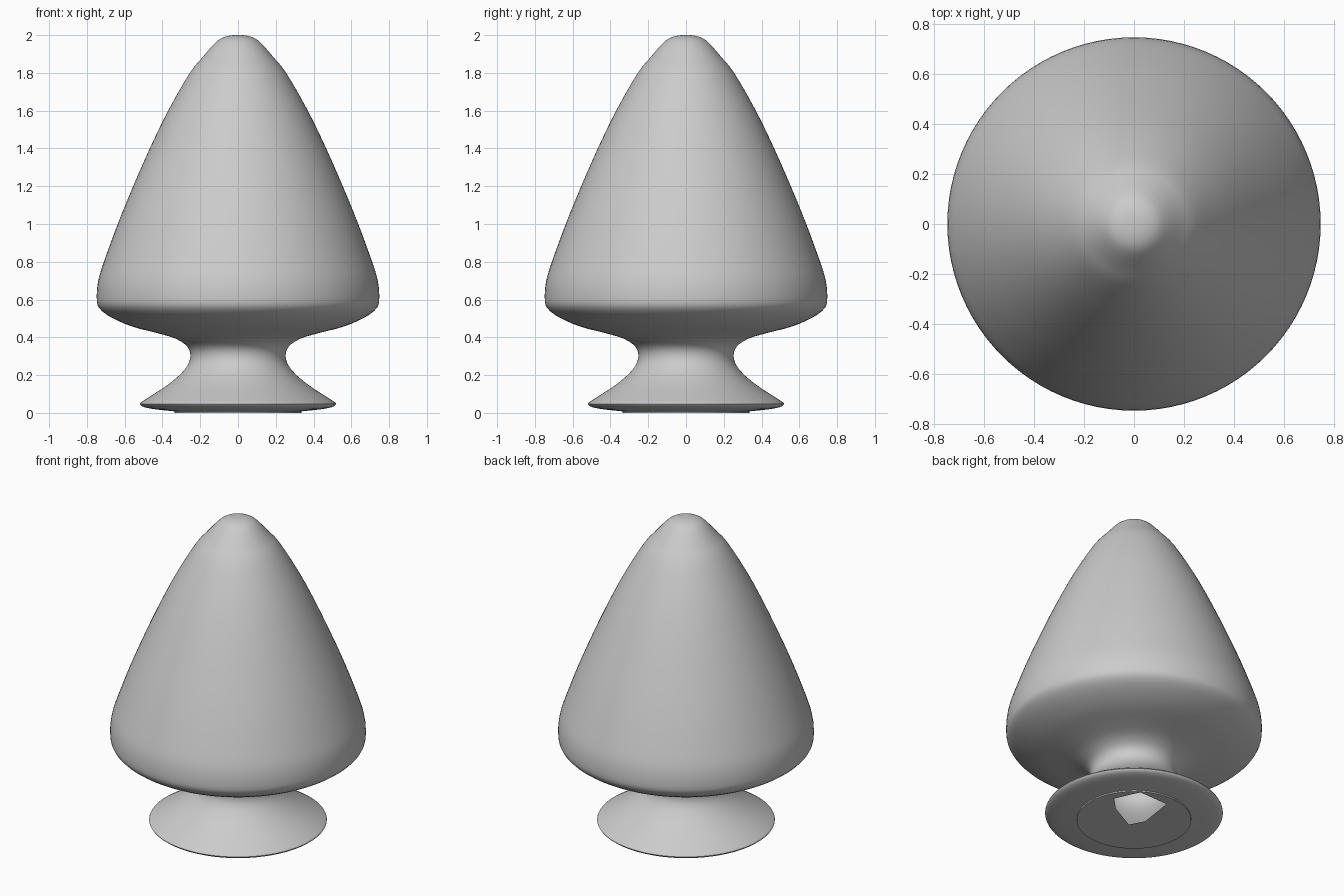
import bpy, bmesh, math
from mathutils import Vector

if "Cube" in bpy.data.objects:
    bpy.data.objects.remove(bpy.data.objects["Cube"])

SIDES = 96
RIM = 0.335

# Profile of the turned body: (radius, height), foot to tip
profile = [(RIM, 0.008), (0.43, 0.018), (0.495, 0.03), (0.52, 0.048), (0.50, 0.065),
           (0.445, 0.10), (0.37, 0.15), (0.31, 0.20), (0.268, 0.25), (0.252, 0.30),
           (0.268, 0.35), (0.33, 0.393), (0.43, 0.423), (0.56, 0.457), (0.67, 0.505),
           (0.735, 0.555), (0.748, 0.61), (0.74, 0.70), (0.71, 0.80), (0.637, 1.0),
           (0.555, 1.2), (0.467, 1.4), (0.37, 1.6), (0.255, 1.8), (0.19, 1.88),
           (0.125, 1.955), (0.085, 1.985), (0.04, 1.998), (0.0, 2.0)]


def smooth_path(pts, steps=3):
    """Catmull-Rom curve through the points"""
    p = [Vector(q) for q in pts]
    p = [2 * p[0] - p[1]] + p + [2 * p[-1] - p[-2]]
    out = []
    for a, b, c, d in zip(p, p[1:], p[2:], p[3:]):
        for i in range(steps):
            t = i / steps
            out.append(0.5 * (2 * b + (c - a) * t + (2 * a - 5 * b + 4 * c - d) * t * t
                              + (3 * b - a - 3 * c + d) * t ** 3))
    return out + [p[-2]]


def finish(bm, name):
    mesh = bpy.data.meshes.new(name)
    bm.to_mesh(mesh)
    bm.free()
    obj = bpy.data.objects.new(name, mesh)
    bpy.context.collection.objects.link(obj)
    bpy.ops.object.select_all(action='DESELECT')
    obj.select_set(True)
    bpy.context.view_layer.objects.active = obj
    bpy.ops.object.shade_smooth_by_angle(angle=math.radians(40))
    return obj


# Turned body: foot, waist and tapering cone in one surface
bm = bmesh.new()
rings = []
for r, z in smooth_path(profile)[:-1]:
    rings.append([bm.verts.new((r * math.cos(2 * math.pi * i / SIDES),
                                r * math.sin(2 * math.pi * i / SIDES), z))
                  for i in range(SIDES)])
tip = bm.verts.new((0, 0, 2))
for i in range(SIDES):
    j = (i + 1) % SIDES
    for lo, hi in zip(rings, rings[1:]):
        bm.faces.new((lo[i], lo[j], hi[j], hi[i]))
    bm.faces.new((rings[-1][i], rings[-1][j], tip))
finish(bm, "turned_body")

# Base disc with its ragged opening into the hollow body
hole = [(-0.094, 0.26), (0.065, 0.32), (0.206, 0.17), (0.065, -0.02),
        (-0.035, -0.05), (-0.094, 0.14)]
s = math.sqrt(0.5)
bm = bmesh.new()
outer = [(RIM * math.cos(2 * math.pi * i / SIDES), RIM * math.sin(2 * math.pi * i / SIDES))
         for i in range(SIDES)]
inner = [((v - u) * s, (u + v) * s) for u, v in hole]
edges = []
for loop in (outer, inner):
    vs = [bm.verts.new((x, y, 0)) for x, y in loop]
    edges += [bm.edges.new((vs[k - 1], vs[k])) for k in range(len(vs))]
rim_edges = edges[:SIDES]
bmesh.ops.triangle_fill(bm, edges=edges, use_beauty=True, normal=(0, 0, -1))
# Low wall joining the disc to the foot
wall = bmesh.ops.extrude_edge_only(bm, edges=rim_edges)["geom"]
for v in wall:
    if isinstance(v, bmesh.types.BMVert):
        v.co.z = 0.008
bm.normal_update()
for f in bm.faces:
    c = f.calc_center_median()
    out = Vector((0, 0, -1)) if c.z < 0.001 else Vector((c.x, c.y, 0))
    if f.normal.dot(out) < 0:
        f.normal_flip()
finish(bm, "base_disc")
